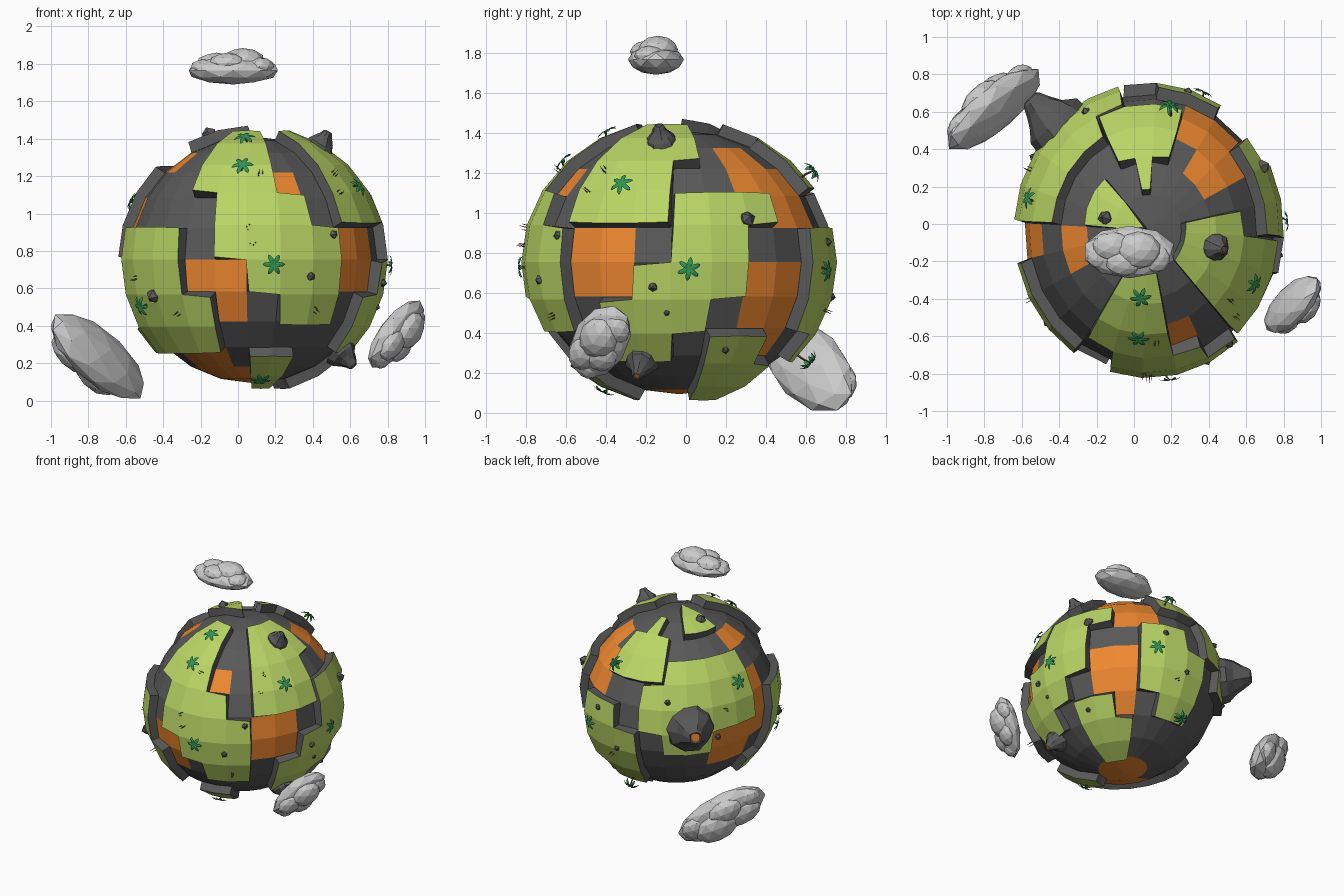
import bpy, bmesh, random
from math import sin, cos, pi, radians
from mathutils import Vector, Matrix

if "Cube" in bpy.data.objects:
    bpy.data.objects.remove(bpy.data.objects["Cube"])

random.seed(4)
C = Vector((0.08, -0.034, 0.753))     # planet centre
R = Vector((0.722, 0.79, 0.717))      # radii of the raised plates
CORE = 0.92                           # core size relative to the plates


def mat(name, r, g, b):
    m = bpy.data.materials.new(name)
    m.diffuse_color = (r, g, b, 1)
    m.use_nodes = True
    m.node_tree.nodes["Principled BSDF"].inputs["Base Color"].default_value = m.diffuse_color
    return m


GREEN = mat("grass_green", 0.49, 0.67, 0.13)
ROCK = mat("dark_rock", 0.10, 0.10, 0.10)
LAVA = mat("lava_orange", 0.87, 0.25, 0.03)
LEAF = mat("palm_leaf", 0.03, 0.30, 0.09)
WOOD = mat("trunk_brown", 0.16, 0.07, 0.03)


def to_mesh(name, bm, mats=()):
    me = bpy.data.meshes.new(name)
    bm.to_mesh(me)
    bm.free()
    for m in mats:
        me.materials.append(m)
    return me


def add(name, me, matrix=None):
    ob = bpy.data.objects.new(name, me)
    bpy.context.collection.objects.link(ob)
    if matrix:
        ob.matrix_world = matrix
    return ob


def direction(lon, lat):              # lon 0 = front, 90 = right side
    a, b = radians(lon), radians(lat)
    return Vector((cos(b) * sin(a), -cos(b) * cos(a), sin(b)))


def surface(lon, lat, s=1.0):
    return C + direction(lon, lat) * R * s


def stand(lon, lat, size=1.0, spin=0.0, s=1.0, tall=1.0):
    q = direction(lon, lat).to_track_quat('Z', 'Y').to_matrix().to_4x4()
    return (Matrix.Translation(surface(lon, lat, s)) @ q @ Matrix.Rotation(radians(spin), 4, 'Z')
            @ Matrix.Diagonal((size, size, size * tall, 1)))


# Globe patches: 24 x 12 cells, each patch is rows of (latitude row, first, last column)
def cells(rows):
    return {(k % 24, r) for r, a, b in rows for k in range(a, b)}


def patch(name, cs, s, mats, wall=False):
    bm = bmesh.new()
    cache = {}

    def v(k, r, s):
        key = (0 if abs(r) == 6 else k % 24, r, s)
        if key not in cache:
            cache[key] = bm.verts.new(surface(15 * k - 3, 15 * r, s))
        return cache[key]

    for k, r in cs:
        ring = [(k, r), (k + 1, r), (k + 1, r + 1), (k, r + 1)]
        bm.faces.new(dict.fromkeys(v(*p, s) for p in ring))
    if wall:                          # round the outline, then drop rocky walls to the core
        moved = {}
        for p in bm.verts:
            if p.is_boundary:
                mean = sum((e.other_vert(p).co for e in p.link_edges), Vector()) / len(p.link_edges)
                d = p.co.lerp(mean, .17) - C
                u = Vector((d.x / R.x, d.y / R.y, d.z / R.z)).normalized()
                moved[p] = C + u * R * s
        for p, co in moved.items():
            p.co = co
        for k, r in cs:
            ring = [(k, r), (k + 1, r), (k + 1, r + 1), (k, r + 1)]
            sides = [(k, r - 1), ((k + 1) % 24, r), (k, r + 1), ((k - 1) % 24, r)]
            for i, n in enumerate(sides):
                p, q = ring[i], ring[(i + 1) % 4]
                if n not in cs and v(*p, s) != v(*q, s):
                    low = [v(*p, CORE - .02), v(*q, CORE - .02)]
                    if low[0] == low[1]:
                        low.pop()
                    bm.faces.new((v(*q, s), v(*p, s), *low)).material_index = 1
    add(name, to_mesh(name, bm, mats))


plates = {
    "front_plate": [(4, -2, 1), (3, -2, 1), (2, -2, 1), (1, -1, 2), (0, -1, 3), (-1, 0, 3), (-2, 1, 3)],
    "upper_right_plate": [(4, 3, 7), (3, 3, 7), (2, 3, 6), (1, 3, 6)],
    "right_plate": [(1, 6, 9), (0, 6, 8), (-1, 5, 8), (-2, 4, 7), (-3, 4, 6)],
    "back_right_plate": [(0, 10, 12), (-1, 10, 13), (-2, 10, 13), (-3, 11, 13)],
    "lower_right_plate": [(-3, 7, 9), (-4, 7, 10), (-5, 7, 10)],
    "upper_back_plate": [(2, 11, 14), (3, 11, 14), (4, 12, 13)],
    "top_plate": [(4, -9, -6), (5, -9, -6)],
    "back_left_plate": [(2, -10, -6), (1, -11, -6), (0, -11, -6), (-1, -10, -8)],
    "front_left_plate": [(0, -5, -2), (-1, -5, -2), (-2, -5, -1), (-3, -6, -1)],
    "lower_front_plate": [(-4, 0, 2), (-5, 0, 2)],
}
lava = cells([(-1, -2, 0), (-2, -1, 0), (0, 3, 5), (-1, 3, 5), (2, 1, 2), (-1, 8, 10),
              (-2, 8, 10), (-3, 9, 10), (1, 9, 11), (2, 8, 11), (3, 8, 10), (3, -6, -4),
              (1, -6, -5), (0, -6, -5), (-1, -8, -5), (-2, -8, -6),
              (-4, -4, -1), (-5, -5, 0), (-6, -12, 12)])
for name, rows in plates.items():
    patch(name, cells(rows), 1.0, (GREEN, ROCK), True)
patch("planet_core", cells([(r, 0, 24) for r in range(-6, 6)]) - lava, CORE, (ROCK,))
patch("lava_fields", lava, CORE, (LAVA,))


# Volcanoes: rough lathed cone with a crater
def volcano(name, tip, matrix):
    bm = bmesh.new()
    n, prev = 10, None
    for rad, z in ((.185, -.06), (.165, .02), (.125, .07), (.085, .13), (.06, .18), (.045, .195), (.035, .185)):
        ring = []
        for i in range(n):
            a, j = 2 * pi * i / n, random.uniform(.9, 1.1)
            ring.append(bm.verts.new((rad * j * cos(a), rad * j * sin(a), z)))
        if prev:
            for i in range(n):
                bm.faces.new((prev[i], prev[(i + 1) % n], ring[(i + 1) % n], ring[i]))
        prev = ring
    bm.faces.new(prev).material_index = 1
    add(name, to_mesh(name, bm, (ROCK, tip)), matrix)


volcano("large_volcano", LAVA, stand(-136, 4))
volcano("small_volcano", LAVA, stand(70, -45, .46))
volcano("top_volcano", ROCK, stand(77, 59, .42))

# Palms: bent tapered trunk and drooping fronds
bm = bmesh.new()
prev = None
for x, z, rad in ((0, -.02, .008), (.008, .04, .006), (.025, .085, .005)):
    ring = [bm.verts.new((x + rad * cos(i * pi * .4), rad * sin(i * pi * .4), z)) for i in range(5)]
    if prev:
        for i in range(5):
            bm.faces.new((prev[i], prev[(i + 1) % 5], ring[(i + 1) % 5], ring[i])).material_index = 1
    prev = ring
for i in range(6):
    a = i * pi / 3
    u, w = Vector((cos(a), sin(a), 0)), Vector((-sin(a), cos(a), 0))
    prev = None
    for d, z, half in ((0, .085, .005), (.03, .095, .014), (.052, .08, .012), (.066, .055, .002)):
        p = Vector((.025, 0, z)) + u * d
        row = [bm.verts.new(p - w * half - Vector((0, 0, half * .5))), bm.verts.new(p),
               bm.verts.new(p + w * half - Vector((0, 0, half * .5)))]
        if prev:
            for j in (0, 1):
                bm.faces.new((prev[j], row[j], row[j + 1], prev[j + 1]))
        prev = row
palm = to_mesh("palm", bm, (LEAF, WOOD))
for i, (lon, lat, tall) in enumerate([(7, -2, .4), (-7, 42, .4), (-5, 62, .4), (95, -2, .4), (65, 34, .4),
                                      (168, 37, .9), (180, -41, 1), (8, -63, .4), (-58, -20, .4),
                                      (-103, 27, .4), (156, -2, .4)]):
    add(f"palm_{i + 1}", palm, stand(lon, lat, .9, i * 67, .985, tall))

# Scattered rocks
bm = bmesh.new()
bmesh.ops.create_icosphere(bm, subdivisions=1, radius=.045)
for v in bm.verts:
    v.co *= random.uniform(.75, 1.1)
rock = to_mesh("rock", bm, (ROCK,))
for i, (lon, lat, s) in enumerate([(-50, -16, 1), (38, 11, .6), (26, -7, .6), (117, 18, 1), (80, -10, .6),
                                   (85, -21, .4), (-105, 70, 1), (163, 8, .6), (178, -14, .6), (-120, -4, .6),
                                   (112, -38, .5), (-150, 20, .6)]):
    add(f"rock_{i + 1}", rock, stand(lon, lat, s, i * 50, .985))

# Grass tufts: thin blades
bm = bmesh.new()
for x, y, h in ((-.014, 0, .035), (0, .008, .05), (.014, -.004, .04)):
    bmesh.ops.create_cone(bm, segments=3, radius1=.004, radius2=.001, depth=h,
                          matrix=Matrix.Translation((x, y, h / 2 - .008)))
tuft = to_mesh("tuft", bm, (WOOD,))
for i, (lon, lat) in enumerate([(-38, -24), (4, 40), (-2, 14), (52, 40), (48, 30), (0, 7), (-62, -8),
                                (30, -22), (-115, 12), (172, -20)]):
    add(f"grass_tuft_{i + 1}", tuft, stand(lon, lat, 1, i * 40, .99))

# Clouds: flat base with puffs piled on the outer side
bm = bmesh.new()
for x, y, z, a, b, c, sub in ((0, 0, 0, .25, .14, .075, 2), (.05, .01, .05, .12, .10, .07, 2),
                              (-.09, .03, .035, .11, .08, .06, 2), (-.03, -.05, .04, .10, .08, .055, 2),
                              (.14, -.03, .02, .08, .08, .05, 2), (-.16, -.02, .015, .07, .07, .045, 2)):
    bmesh.ops.create_icosphere(bm, subdivisions=sub, radius=1,
                               matrix=Matrix.Translation((x, y, z)) @ Matrix.Diagonal((a, b, c, 1)))
cloud = to_mesh("cloud", bm)
for name, pos, axis, up, s in (
        ("top_cloud", (-.025, -.15, 1.765), (1, 0, 0), (0, 0, 1), (1, 1, 1)),
        ("back_left_cloud", (-.75, .615, .236), (.4, .45, -.44), (-.74, .57, -.4), (1.45, 1.3, 1.3)),
        ("right_cloud", (.845, -.43, .355), (.27, .2, .3), (.78, -.4, -.4), (.95, 1, 1))):
    z = Vector(up).normalized()
    y = z.cross(Vector(axis)).normalized()
    rot = Matrix((y.cross(z), y, z)).transposed().to_4x4()
    add(name, cloud, Matrix.Translation(pos) @ rot @ Matrix.Diagonal((*s, 1)))
